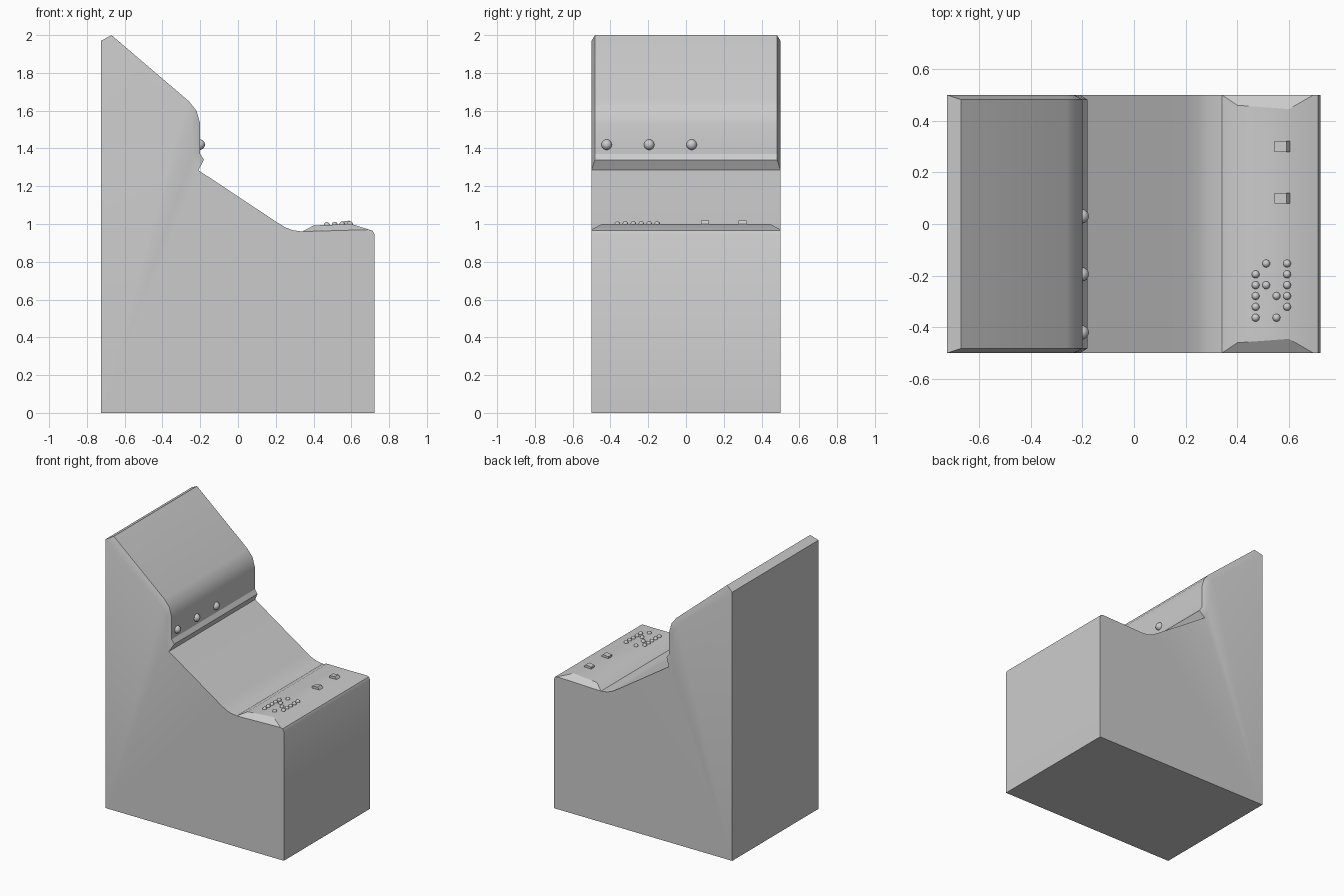
import bpy, bmesh, math

if "Cube" in bpy.data.objects:
    bpy.data.objects.remove(bpy.data.objects["Cube"])

HALF = 0.5

def finish(bm, name, angle=40):
    bmesh.ops.remove_doubles(bm, verts=bm.verts, dist=1e-5)
    bmesh.ops.recalc_face_normals(bm, faces=bm.faces)
    mesh = bpy.data.meshes.new(name)
    bm.to_mesh(mesh)
    bm.free()
    ob = bpy.data.objects.new(name, mesh)
    bpy.context.collection.objects.link(ob)
    bpy.ops.object.select_all(action='DESELECT')
    bpy.context.view_layer.objects.active = ob
    ob.select_set(True)
    bpy.ops.object.shade_smooth_by_angle(angle=math.radians(angle))
    return ob

def pair(bm, p, y):
    return [bm.verts.new((p[0], s * y, p[1])) for s in (-1, 1)]

def strip(bm, rows):
    for a, b in zip(rows, rows[1:]):
        bm.faces.new((a[0], b[0], b[1], a[1]))

def raised_panel(bm, rim, top):
    """Raised sheet standing on a rim, with bevelled ends and sides."""
    strip(bm, [rim[0]] + top + [rim[-1]])
    for s in (0, 1):
        for i in range(len(rim) - 1):
            ring = [rim[i][s], rim[i + 1][s], top[i + 1][s], top[i][s]]
            bm.faces.new(ring)

# Cabinet side profile, split into hood rim, screen, desk rim and base
hood_rim = [(-.725, 1.97), (-.28, 1.61), (-.25, 1.58), (-.235, 1.53),
            (-.235, 1.375), (-.21, 1.285)]
hood_top = [(-.67, 2.0), (-.26, 1.65), (-.22, 1.60), (-.20, 1.53),
            (-.20, 1.37), (-.18, 1.34)]
screen = [(.20, 1.013), (.25, .982), (.29, .967)]
desk_rim = [(.34, .96), (.695, .97)]
desk_top = [((.40, .992), .46), ((.60, 1.0), .445)]
base = [(.712, .965), (.722, .945), (.722, 0), (-.725, 0)]

bm = bmesh.new()
hr = [pair(bm, p, HALF) for p in hood_rim]
ht = [pair(bm, p, .482) for p in hood_top]
sc = [pair(bm, p, HALF) for p in screen]
dr = [pair(bm, p, HALF) for p in desk_rim]
dt = [pair(bm, p, y) for p, y in desk_top]
bs = [pair(bm, p, HALF) for p in base]
raised_panel(bm, hr, ht)
raised_panel(bm, dr, dt)
strip(bm, [hr[-1]] + sc + [dr[0]])
strip(bm, [dr[-1]] + bs + [hr[0]])
for s in (0, 1):
    bm.faces.new([v[s] for v in hr + sc + dr + bs])
finish(bm, "cabinet_body", 32)

def ball(name, loc, r):
    bm = bmesh.new()
    bmesh.ops.create_uvsphere(bm, u_segments=16, v_segments=10, radius=r)
    ob = finish(bm, name)
    ob.location = loc

# Round lamps on the hood
for i, y in enumerate((-.42, -.195, .03)):
    ball(f"hood_lamp_{i}", (-.203, y, 1.42), .028)

# Small round push buttons on the desk: column x -> row numbers
for x, rows in ((.471, (1, 2, 3, 4, 5)), (.512, (0, 2)),
                (.552, (3, 5)), (.593, (0, 1, 2, 3, 4))):
    for r in rows:
        ball(f"push_button_{x}_{r}", (x, -.153 - .042 * r, .992 + (x - .4) * .04), .015)

# Wedge shaped rocker switches
for i, y in enumerate((.10, .30)):
    bm = bmesh.new()
    rows = []
    for x, z in ((.545, .985), (.545, 1.012), (.59, 1.018), (.614, .985)):
        rows.append([bm.verts.new((x, y + d, z)) for d in (-.021, .021)])
    strip(bm, rows + [rows[0]])
    for s in (0, 1):
        bm.faces.new([v[s] for v in rows])
    finish(bm, f"rocker_switch_{i}", 20)
